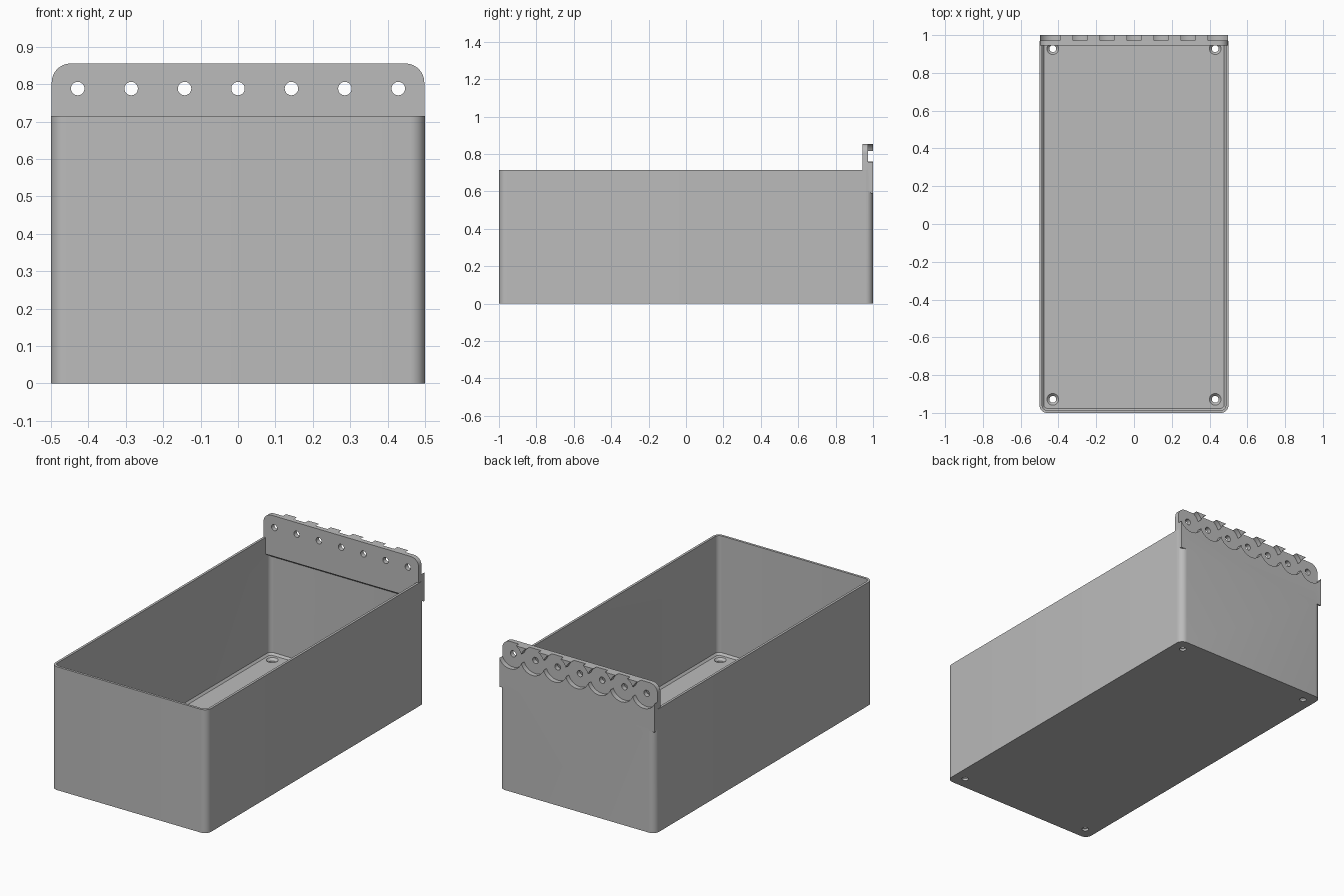
import bpy, bmesh, math
from mathutils import Matrix

if "Cube" in bpy.data.objects:
    bpy.data.objects.remove(bpy.data.objects["Cube"], do_unlink=True)

grey = bpy.data.materials.new("light grey plastic")
grey.use_nodes = True
colour = (0.5, 0.5, 0.5, 1)
grey.diffuse_color = colour
grey.node_tree.nodes["Principled BSDF"].inputs["Base Color"].default_value = colour

H = 0.715          # bin height
HOLE_Z = 0.788     # height of the mounting holes
PITCH = 1 / 7      # spacing of the mounting holes


def make_object(name, bm):
    bmesh.ops.recalc_face_normals(bm, faces=bm.faces)
    mesh = bpy.data.meshes.new(name)
    bm.to_mesh(mesh)
    bm.free()
    mesh.materials.append(grey)
    obj = bpy.data.objects.new(name, mesh)
    bpy.context.collection.objects.link(obj)
    return obj


def rounded_ring(bm, inset, z, radius=0.04, steps=8):
    """Ring of vertices on a rounded rectangle."""
    r = max(radius - inset, 0.012)
    cx, cy = 0.5 - inset - r, 1 - inset - r
    ring = []
    for k, (sx, sy) in enumerate([(1, 1), (-1, 1), (-1, -1), (1, -1)]):
        for i in range(steps + 1):
            a = math.pi / 2 * (k + i / steps)
            ring.append(bm.verts.new((sx * cx + r * math.cos(a), sy * cy + r * math.sin(a), z)))
    return ring


def extrude_profile(name, points, axis, start, end):
    """Prism from a closed outline in the plane across the axis."""
    place = (lambda u, v, w: (w, u, v)) if axis == "x" else (lambda u, v, w: (u, w, v))
    bm = bmesh.new()
    face = bm.faces.new([bm.verts.new(place(u, v, start)) for u, v in points])
    out = bmesh.ops.extrude_face_region(bm, geom=[face])["geom"]
    moved = [g for g in out if isinstance(g, bmesh.types.BMVert)]
    bmesh.ops.translate(bm, verts=moved, vec=place(0, 0, end - start))
    return make_object(name, bm)


def add_cone(bm, x, y, z, r1, r2, depth, along_y=False, segments=32):
    turn = Matrix.Rotation(-math.pi / 2, 4, "X") if along_y else Matrix()
    bmesh.ops.create_cone(bm, cap_ends=True, segments=segments, radius1=r1, radius2=r2,
                          depth=depth, matrix=Matrix.Translation((x, y, z)) @ turn)


def combine(target, tool, operation):
    mod = target.modifiers.new(operation.lower(), "BOOLEAN")
    mod.operation, mod.solver, mod.object = operation, "EXACT", tool
    mod.use_self = operation == "DIFFERENCE"
    bpy.context.view_layer.objects.active = target
    bpy.ops.object.modifier_apply(modifier=mod.name)
    bpy.data.objects.remove(tool, do_unlink=True)


# Open bin: outer shell, rim, inner walls and floor with a small bevel
bm = bmesh.new()
levels = [(0, 0), (0, H), (0.014, H), (0.014, 0.038), (0.024, 0.026)]
rings = [rounded_ring(bm, inset, z) for inset, z in levels]
for low, high in zip(rings, rings[1:]):
    n = len(low)
    for i in range(n):
        j = (i + 1) % n
        bm.faces.new((low[i], low[j], high[j], high[i]))
bm.faces.new(rings[0])
bm.faces.new(rings[-1])
storage_bin = make_object("storage_bin", bm)

# Mounting flange: plate with rounded top corners, tapered underneath
half, top, bottom, r = 0.498, 0.855, 0.59, 0.05
outline = [(-half, bottom), (half, bottom)]
for side, first in ((1, 0), (-1, 90)):
    for i in range(9):
        a = math.radians(first + 90 * i / 8)
        outline.append((side * (half - r) + r * math.cos(a), top - r + r * math.sin(a)))
flange = extrude_profile("mounting_flange", outline, "y", 0.945, 1.0)
taper = extrude_profile("taper_cutter", [(0.93, 0.55), (0.99, 0.55), (0.99, 0.59), (0.93, 0.63)],
                        "x", -0.6, 0.6)
combine(flange, taper, "DIFFERENCE")
combine(storage_bin, flange, "UNION")

# Scalloped pockets in the back and the through holes in the flange
for i in range(-3, 4):
    bm = bmesh.new()
    add_cone(bm, i * PITCH, 1.0, HOLE_Z, 0.0765, 0.0765, 0.056, True, 48)
    combine(storage_bin, make_object("pocket_cutter", bm), "DIFFERENCE")
    bm = bmesh.new()
    add_cone(bm, i * PITCH, 0.97, HOLE_Z, 0.018, 0.018, 0.1, True)
    combine(storage_bin, make_object("hole_cutter", bm), "DIFFERENCE")

# Countersunk screw holes in the floor corners
for x in (-0.43, 0.43):
    for y in (-0.928, 0.928):
        bm = bmesh.new()
        add_cone(bm, x, y, 0.02, 0.018, 0.018, 0.1)
        combine(storage_bin, make_object("screw_cutter", bm), "DIFFERENCE")
        bm = bmesh.new()
        add_cone(bm, x, y, 0.021, 0.016, 0.036, 0.02)
        combine(storage_bin, make_object("countersink_cutter", bm), "DIFFERENCE")

# Smooth the rounded corners, keep the edges sharp
bpy.ops.object.select_all(action="DESELECT")
storage_bin.select_set(True)
bpy.context.view_layer.objects.active = storage_bin
bpy.ops.object.shade_smooth_by_angle(angle=math.radians(30))
